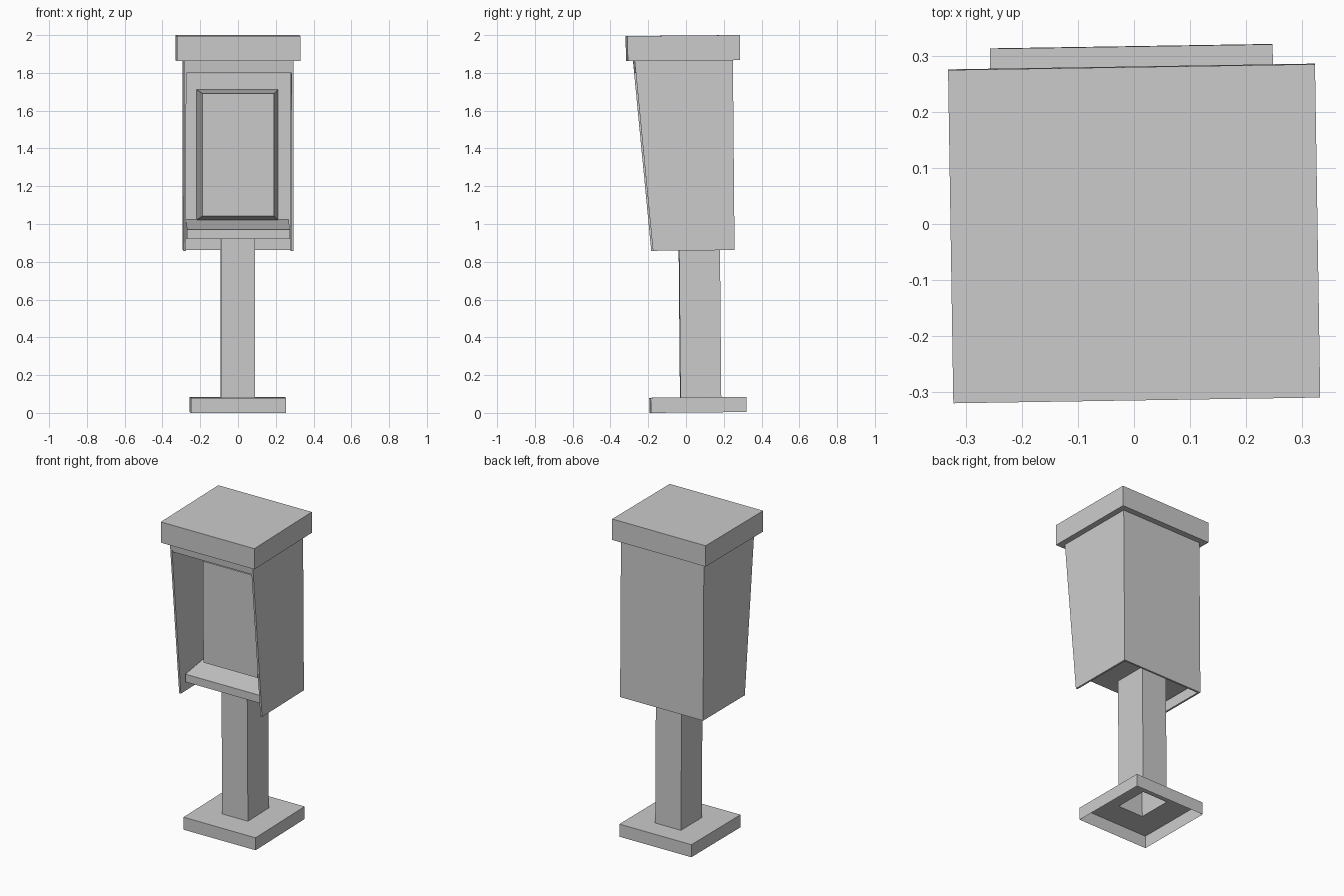
import bpy, bmesh
from math import radians
from mathutils import Matrix

if "Cube" in bpy.data.objects:
    bpy.data.objects.remove(bpy.data.objects["Cube"])

# The whole model leans and turns very slightly
POSE = (Matrix.Translation((0, 0, 0.0017)) @ Matrix.Rotation(radians(0.9), 4, 'Z')
        @ Matrix.Rotation(radians(0.5), 4, 'X'))


def loft(name, loops, start=True, end=True):
    """Bridge equal-length point loops, optionally closing either end."""
    bm = bmesh.new()
    rings = [[bm.verts.new(p) for p in loop] for loop in loops]
    for a, b in zip(rings, rings[1:]):
        n = len(a)
        for i in range(n):
            bm.faces.new((a[i], a[(i + 1) % n], b[(i + 1) % n], b[i]))
    if start:
        bm.faces.new(rings[0][::-1])
    if end:
        bm.faces.new(rings[-1])
    bmesh.ops.recalc_face_normals(bm, faces=bm.faces[:])
    mesh = bpy.data.meshes.new(name)
    bm.to_mesh(mesh)
    bm.free()
    obj = bpy.data.objects.new(name, mesh)
    obj.matrix_world = POSE
    bpy.context.collection.objects.link(obj)
    return obj


def flat(hx, y0, y1, z):
    """Horizontal rectangle."""
    return [(-hx, y0, z), (hx, y0, z), (hx, y1, z), (-hx, y1, z)]


def upright(hx, z0, z1, y):
    """Vertical rectangle facing the front."""
    return [(-hx, y, z0), (hx, y, z0), (hx, y, z1), (-hx, y, z1)]


def extrude_x(name, profile, x0, x1):
    """Push a (y, z) profile along x."""
    return loft(name, [[(x, y, z) for y, z in profile] for x in (x0, x1)])


BOTTOM, TOP, BACK, HALF, T = 0.858, 1.863, 0.26, 0.29, 0.012

# Hollow base plate, open below, with a hole under the post
loft("base", [flat(0.252, -0.19, 0.317, 0), flat(0.252, -0.19, 0.317, 0.08),
              flat(0.09, -0.03, 0.186, 0.08)], False, False)

# Hollow post up to the shelf
loft("post", [flat(0.09, -0.03, 0.186, 0.08), flat(0.09, -0.03, 0.186, 0.92)], False, False)

# Tapered side panels
side = [(-0.172, BOTTOM), (BACK, BOTTOM), (BACK, TOP), (-0.26, TOP)]
for label, s in (("left", -1), ("right", 1)):
    extrude_x(label + "_panel", side, s * HALF, s * (HALF - T))

# Back wall
inner = HALF - T
loft("back_wall", [flat(inner, BACK - T, BACK, BOTTOM), flat(inner, BACK - T, BACK, TOP)])

# Header under the roof
extrude_x("header", [(-0.252, 1.80), (BACK - T, 1.80), (BACK - T, TOP), (-0.257, TOP)], -inner, inner)

# Sloping shelf
extrude_x("shelf", [(-0.134, 0.92), (-0.134, 0.97), (BACK - T, 1.02), (BACK - T, 0.92)], -0.272, 0.272)

# Telephone housing, narrowing towards the front
loft("phone_housing", [upright(0.215, 1.018, 1.708, BACK - T),
                       upright(0.19, 1.04, 1.69, -0.068)], False, True)

# Roof cap
loft("roof_cap", [flat(0.327, -0.297, 0.297, TOP), flat(0.327, -0.297, 0.297, 1.996)])
